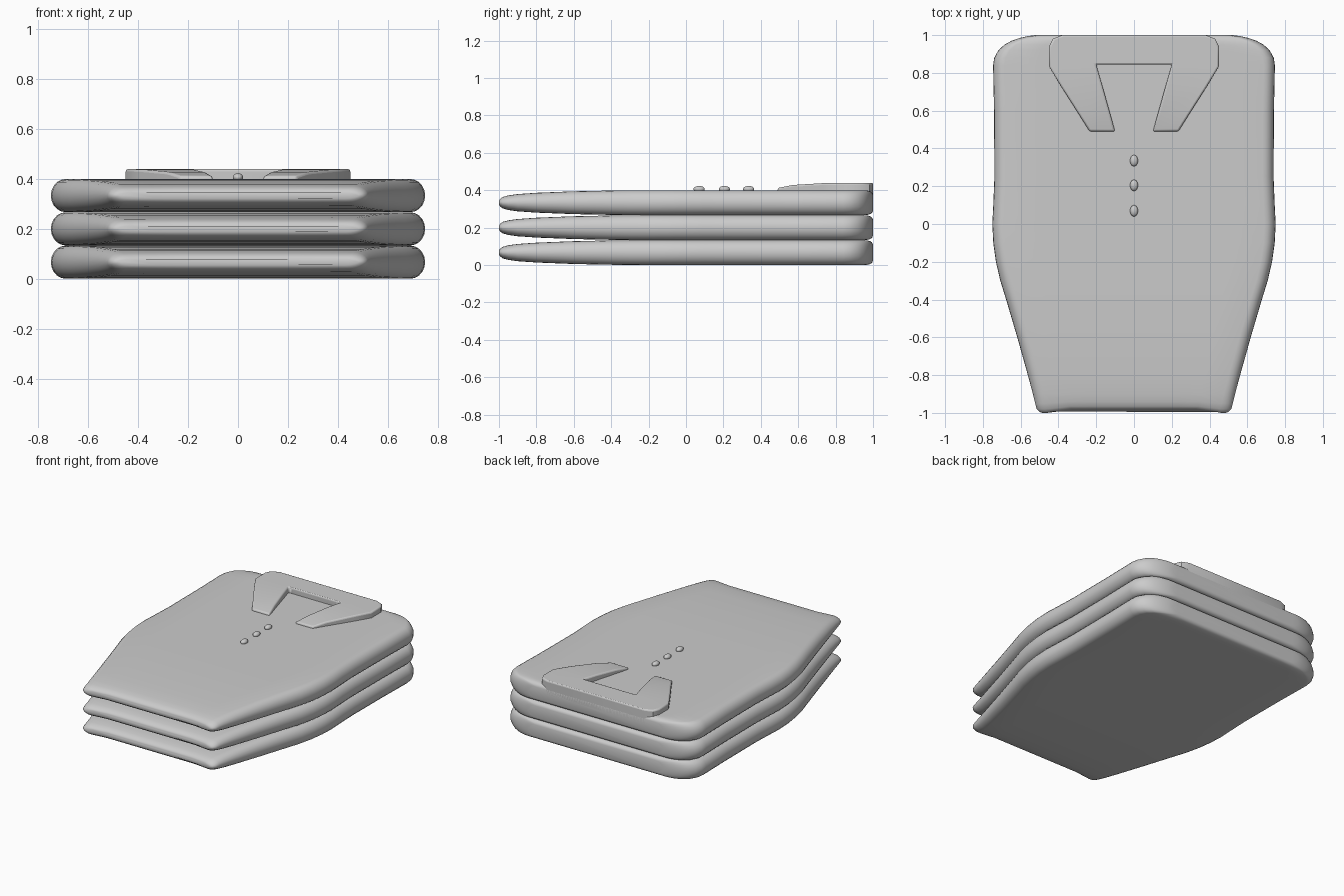
import bpy, bmesh, math

cube = bpy.data.objects.get("Cube")
if cube:
    bpy.data.objects.remove(cube)

cloth = bpy.data.materials.new("grey_cloth")
cloth.use_nodes = True
grey = (0.6, 0.6, 0.6, 1)
cloth.diffuse_color = grey
cloth.node_tree.nodes["Principled BSDF"].inputs["Base Color"].default_value = grey

LAYER = 0.4 / 3


def finish(name, bm, angle=50):
    bmesh.ops.recalc_face_normals(bm, faces=bm.faces)
    mesh = bpy.data.meshes.new(name)
    bm.to_mesh(mesh)
    bm.free()
    mesh.materials.append(cloth)
    obj = bpy.data.objects.new(name, mesh)
    bpy.context.collection.objects.link(obj)
    bpy.ops.object.select_all(action='DESELECT')
    obj.select_set(True)
    bpy.context.view_layer.objects.active = obj
    bpy.ops.object.shade_smooth_by_angle(angle=math.radians(angle))
    return obj


# Folded body stations from hem to shoulders: y, half width, half thickness
STATIONS = [(-1, .485, .012), (-.995, .5, .021), (-.98, .515, .031), (-.95, .523, .039),
            (-.9, .535, .046), (-.8, .562, .053), (-.6, .618, .061), (-.4, .677, .065),
            (-.3, .708, .066), (-.2, .731, .0665), (-.1, .745, .0665), (0, .75, .0665),
            (.1, .745, .0665), (.25, .739, .0665), (.6, .741, .0665), (.84, .746, .0665),
            (.88, .74, .0665), (.92, .718, .0665), (.95, .685, .0665), (.97, .648, .065),
            (.985, .605, .061), (.995, .56, .054), (1, .52, .042)]


def section(bm, y, w, h, z):
    # Flat top and bottom with rounded sides, the hem slightly dented
    r, n = 0.06, 10
    pts = []
    for side in (1, -1):
        for i in range(n + 1):
            a = side * (math.pi * i / n - math.pi / 2)
            pts.append((side * (w - r + r * math.cos(a)), side * h * math.sin(a) * side))
        for i in range(1, 8):
            pts.append((side * (w - r) * (1 - i / 4), side * h))
    ring = []
    for x, dz in pts:
        dent = 0.018 * max(0, min(1, (.46 - abs(x)) / .08)) * max(0, (-y - .9) / .1)
        ring.append(bm.verts.new((x, y + dent, z + dz)))
    return ring


def folded_body(name, z):
    bm = bmesh.new()
    rings = [section(bm, y, w, h, z) for y, w, h in STATIONS]
    for a, b in zip(rings, rings[1:]):
        for i in range(len(a)):
            j = (i + 1) % len(a)
            bm.faces.new((a[i], a[j], b[j], b[i]))
    bm.faces.new(rings[0])
    bm.faces.new(rings[-1])
    finish(name, bm)


for k, name in enumerate(("bottom_shirt", "middle_shirt", "top_shirt")):
    folded_body(name, LAYER * (k + .5))

# Collar: inner and outer edge pairs from the lapel tip to the back of the neck
PAIRS = [((.1, .49), (.235, .49), .412), ((.128, .59), (.285, .57), .428),
         ((.17, .74), (.39, .735), .438), ((.196, .83), (.45, .835), .44),
         ((.2, .845), (.45, .94), .44), ((.19, .845), (.43, .98), .44),
         ((.17, .845), (.38, 1), .44), ((0, .845), (0, 1), .44)]


def collar():
    bm = bmesh.new()
    rows = [(p, q, t) for p, q, t in PAIRS]
    rows += [((-p[0], p[1]), (-q[0], q[1]), t) for p, q, t in reversed(PAIRS[:-1])]
    loops = []
    for p, q, t in rows:
        drop = .33 if q[1] >= 1 else .385
        corners = ((*p, .385), (*p, t), (*q, t), (*q, drop))
        loops.append([bm.verts.new(c) for c in corners])
    for a, b in zip(loops, loops[1:]):
        for i in range(4):
            j = (i + 1) % 4
            bm.faces.new((a[i], a[j], b[j], b[i]))
    bm.faces.new(loops[0])
    bm.faces.new(loops[-1])
    obj = finish("collar", bm, 40)
    bevel = obj.modifiers.new("soft_edges", 'BEVEL')
    bevel.width = 0.018
    bevel.segments = 3
    bevel.limit_method = 'ANGLE'
    bevel.angle_limit = math.radians(50)


collar()

# Placket buttons
for k, y in enumerate((.07, .205, .335)):
    bm = bmesh.new()
    bmesh.ops.create_uvsphere(bm, u_segments=20, v_segments=12, radius=1)
    bmesh.ops.scale(bm, vec=(.021, .03, .017), verts=bm.verts)
    bmesh.ops.translate(bm, vec=(0, y, .406), verts=bm.verts)
    finish(f"button_{k + 1}", bm, 60)
